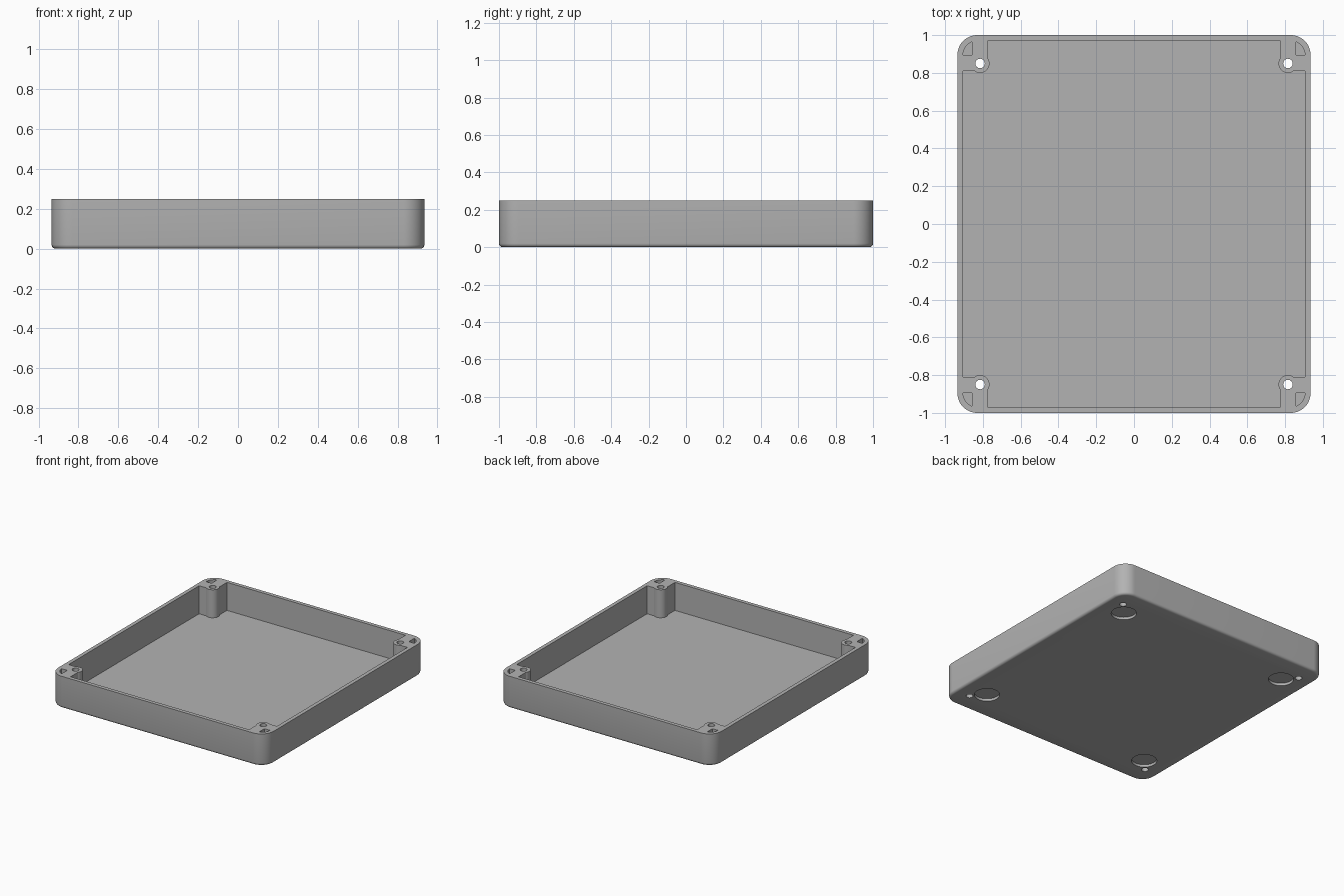
import bpy
import bmesh
from math import cos, sin, radians

W, D, H = 0.935, 1.0, 0.25       # half width, half depth, height
WALL, FLOOR = 0.03, 0.03
CORNER, FILLET = 0.105, 0.02
HOLE = (0.815, 0.85)
BOSS_R = 0.05

default = bpy.data.objects.get("Cube")
if default:
    bpy.data.objects.remove(default, do_unlink=True)

grey = bpy.data.materials.new("light grey plastic")
grey.use_nodes = True
colour = (0.45, 0.45, 0.45, 1)
grey.diffuse_color = colour
grey.node_tree.nodes["Principled BSDF"].inputs["Base Color"].default_value = colour


def arc(cx, cy, r, a0, a1, n):
    steps = [radians(a0 + (a1 - a0) * i / n) for i in range(n + 1)]
    return [(cx + r * cos(a), cy + r * sin(a)) for a in steps]


def four_way(quarter):
    """Mirror a quarter outline into a closed counter-clockwise loop."""
    back = quarter[::-1]
    return (quarter + [(-x, y) for x, y in back]
            + [(-x, -y) for x, y in quarter] + [(x, -y) for x, y in back])


def loft(name, layers):
    """Solid through a stack of (outline, z) layers."""
    bm = bmesh.new()
    rings = [[bm.verts.new((x, y, z)) for x, y in pts] for pts, z in layers]
    for low, high in zip(rings, rings[1:]):
        for i in range(len(low)):
            j = (i + 1) % len(low)
            bm.faces.new((low[i], low[j], high[j], high[i]))
    bm.faces.new(rings[0][::-1])
    bm.faces.new(rings[-1])
    bmesh.ops.recalc_face_normals(bm, faces=bm.faces)
    mesh = bpy.data.meshes.new(name)
    bm.to_mesh(mesh)
    bm.free()
    mesh.materials.append(grey)
    obj = bpy.data.objects.new(name, mesh)
    bpy.context.collection.objects.link(obj)
    return obj


def cut(body, name, outline, z0, z1):
    cutter = loft(name, [(outline, z0), (outline, z1)])
    cutter.hide_render = True
    mod = body.modifiers.new(name, "BOOLEAN")
    mod.operation, mod.solver, mod.object = "DIFFERENCE", "EXACT", cutter
    bpy.context.view_layer.objects.active = body
    bpy.ops.object.modifier_apply(modifier=name)
    bpy.data.objects.remove(cutter, do_unlink=True)


# Outer shell: rounded rectangle with a small fillet along the bottom edge
layers = []
for step in range(5):
    a = radians(90 * step / 4)
    inset = FILLET * (1 - sin(a))
    quarter = arc(W - CORNER, D - CORNER, CORNER - inset, 0, 90, 14)
    layers.append((four_way(quarter), FILLET * (1 - cos(a))))
layers.append((layers[-1][0], H))
tray = loft("enclosure_tray", layers)

# Inner cavity, leaving a rounded screw pillar in each corner
quarter = ([(W - WALL, 0.81)] + arc(*HOLE, BOSS_R, -53, -217, 20)
           + [(0.775, D - WALL)])
cut(tray, "cavity", four_way(quarter), FLOOR, H + 0.1)

for sx in (1, -1):
    for sy in (1, -1):
        def corner(points):
            return [(sx * x, sy * y) for x, y in points]

        # Screw hole right through each pillar
        cut(tray, "screw_hole", corner(arc(*HOLE, 0.025, 0, 345, 23)), -0.1, H + 0.1)
        # Hollow behind the pillar, following the outer corner
        pocket = [(0.857, 0.895)] + arc(W - CORNER, D - CORNER, 0.075, 0, 69, 8)
        cut(tray, "corner_pocket", corner(pocket), FLOOR, H + 0.1)
        # Shallow round recess for a stick-on foot
        cut(tray, "foot_recess", corner(arc(0.73, 0.757, 0.09, 0, 350, 35)), -0.1, 0.02)

# Smooth the rounded surfaces and keep the edges crisp
bpy.ops.object.select_all(action="DESELECT")
tray.select_set(True)
bpy.context.view_layer.objects.active = tray
bpy.ops.object.shade_smooth_by_angle(angle=radians(30))
